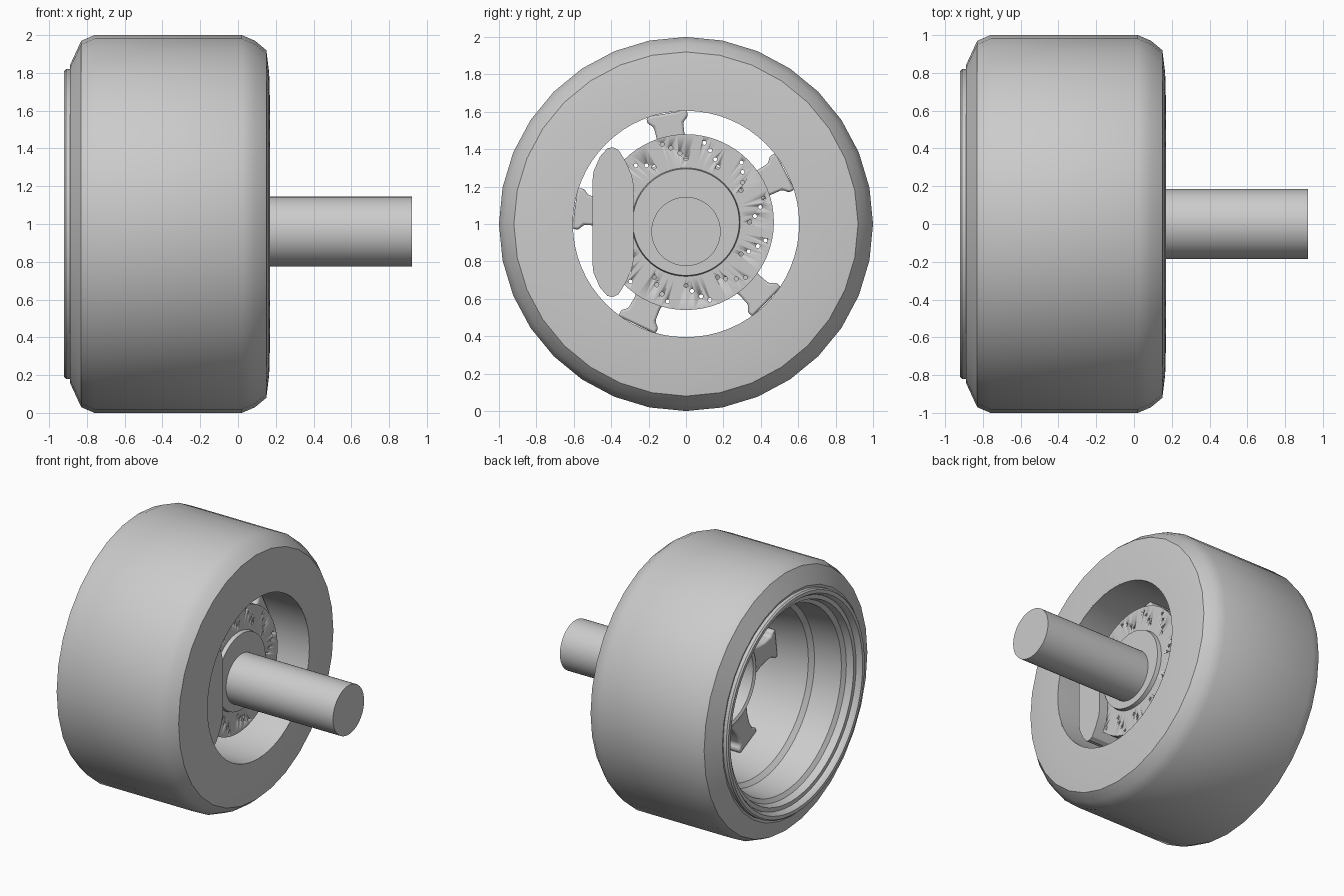
import bpy, bmesh
from math import sin, cos, pi, radians
from mathutils import Matrix, Vector

old = bpy.data.objects.get("Cube")
if old:
    bpy.data.objects.remove(old, do_unlink=True)

grey = bpy.data.materials.new("plain grey")
grey.use_nodes = True
grey.diffuse_color = (0.6, 0.6, 0.6, 1)
grey.node_tree.nodes["Principled BSDF"].inputs["Base Color"].default_value = (0.6, 0.6, 0.6, 1)


def finish(name, bm, angle=30):
    bmesh.ops.recalc_face_normals(bm, faces=bm.faces)
    mesh = bpy.data.meshes.new(name)
    bm.to_mesh(mesh)
    bm.free()
    mesh.materials.append(grey)
    ob = bpy.data.objects.new(name, mesh)
    bpy.context.collection.objects.link(ob)
    bpy.ops.object.select_all(action="DESELECT")
    ob.select_set(True)
    bpy.context.view_layer.objects.active = ob
    bpy.ops.object.shade_smooth_by_angle(angle=radians(angle))
    return ob


def lathe(name, profile, sides, z=1.0, loop=True, angle=30):
    """Turn a profile of (x, radius) points about the x axis; open profiles get end caps."""
    bm = bmesh.new()
    rings = [[bm.verts.new((x, r * cos(2 * pi * i / sides), z + r * sin(2 * pi * i / sides)))
              for i in range(sides)] for x, r in profile]
    pairs = list(zip(rings, rings[1:]))
    if loop:
        pairs.append((rings[-1], rings[0]))
    else:
        bm.faces.new(rings[0])
        bm.faces.new(rings[-1])
    for a, b in pairs:
        for i in range(sides):
            j = (i + 1) % sides
            bm.faces.new((a[i], a[j], b[j], b[i]))
    return finish(name, bm, angle)


def prism(bm, outline, x0, x1, matrix=Matrix()):
    """Extrude a (y, z) outline along x."""
    ends = [[bm.verts.new(matrix @ Vector((x, y, z))) for y, z in outline] for x in (x0, x1)]
    bm.faces.new(ends[0])
    bm.faces.new(ends[1])
    for i in range(len(outline)):
        j = (i + 1) % len(outline)
        bm.faces.new((ends[0][i], ends[0][j], ends[1][j], ends[1][i]))


# Tyre with rounded shoulders
lathe("tyre", [(-0.87, 0.78), (-0.89, 0.84), (-0.83, 0.97), (-0.76, 1.0), (0.02, 1.0),
               (0.09, 0.97), (0.15, 0.92), (0.165, 0.8), (0.17, 0.61), (0.0, 0.65),
               (-0.6, 0.72)], 32, angle=40)

# Deep dished rim with stepped lip
lathe("rim", [(-0.86, 0.82), (-0.91, 0.82), (-0.92, 0.81), (-0.92, 0.785), (-0.9, 0.77),
              (-0.88, 0.765), (-0.88, 0.735), (-0.83, 0.72), (-0.81, 0.69), (-0.6, 0.67),
              (-0.57, 0.64), (-0.3, 0.607), (0.17, 0.605), (0.165, 0.64), (-0.5, 0.71)], 64)

# Hub ring that carries the spokes
lathe("hub_ring", [(-0.35, 0.30), (-0.36, 0.32), (-0.34, 0.35), (-0.12, 0.35), (-0.1, 0.30)], 48)

# Five spokes, waisted, with a wider pad against the rim
half = [(0.11, 0.32), (0.085, 0.4), (0.075, 0.47), (0.08, 0.54), (0.11, 0.565), (0.11, 0.6)]
outline = half + [(-y, z) for y, z in reversed(half)]
bm = bmesh.new()
for k in range(5):
    turn = Matrix.Translation((0, 0, 1)) @ Matrix.Rotation(radians(10 + 72 * k), 4, "X")
    prism(bm, outline, -0.34, -0.14, turn)
spokes = finish("spokes", bm)
bevel = spokes.modifiers.new("soft edges", "BEVEL")
bevel.width = 0.012
bevel.segments = 2

# Brake disc with raised centre
disc = lathe("brake_disc", [(-0.06, 0.47), (0.0, 0.47), (0.0, 0.29), (0.03, 0.285), (0.03, 0.275)],
             64, z=1.01, loop=False)

# Curved rows of drilled holes in the disc
bm = bmesh.new()
for k in range(12):
    for r, a in ((0.435, 77), (0.405, 71.5), (0.37, 65), (0.34, 60)):
        t = radians(a + 30 * k)
        spot = Matrix.Translation((-0.03, r * cos(t), 1.01 + r * sin(t)))
        bmesh.ops.create_cone(bm, cap_ends=True, segments=10, radius1=0.011, radius2=0.011,
                              depth=0.2, matrix=spot @ Matrix.Rotation(pi / 2, 4, "Y"))
drill = finish("drill_cutter", bm)
drill.hide_render = True
cut = disc.modifiers.new("holes", "BOOLEAN")
cut.operation = "DIFFERENCE"
cut.solver = "EXACT"
cut.object = drill
bpy.context.view_layer.objects.active = disc
bpy.ops.object.modifier_apply(modifier=cut.name)
bpy.data.objects.remove(drill, do_unlink=True)

# Caliper: rounded block clamped over the disc
upper = [(-0.5, 0.22), (-0.495, 0.27), (-0.46, 0.35), (-0.42, 0.395), (-0.39, 0.4),
         (-0.36, 0.385), (-0.32, 0.32), (-0.29, 0.25), (-0.28, 0.2)]
bm = bmesh.new()
prism(bm, [(y, 1.01 + z) for y, z in upper] + [(y, 1.01 - z) for y, z in reversed(upper)],
      -0.13, 0.07)
finish("caliper", bm)

# Axle shaft
lathe("axle", [(-0.02, 0.185), (0.92, 0.185)], 48, z=0.96, loop=False)
